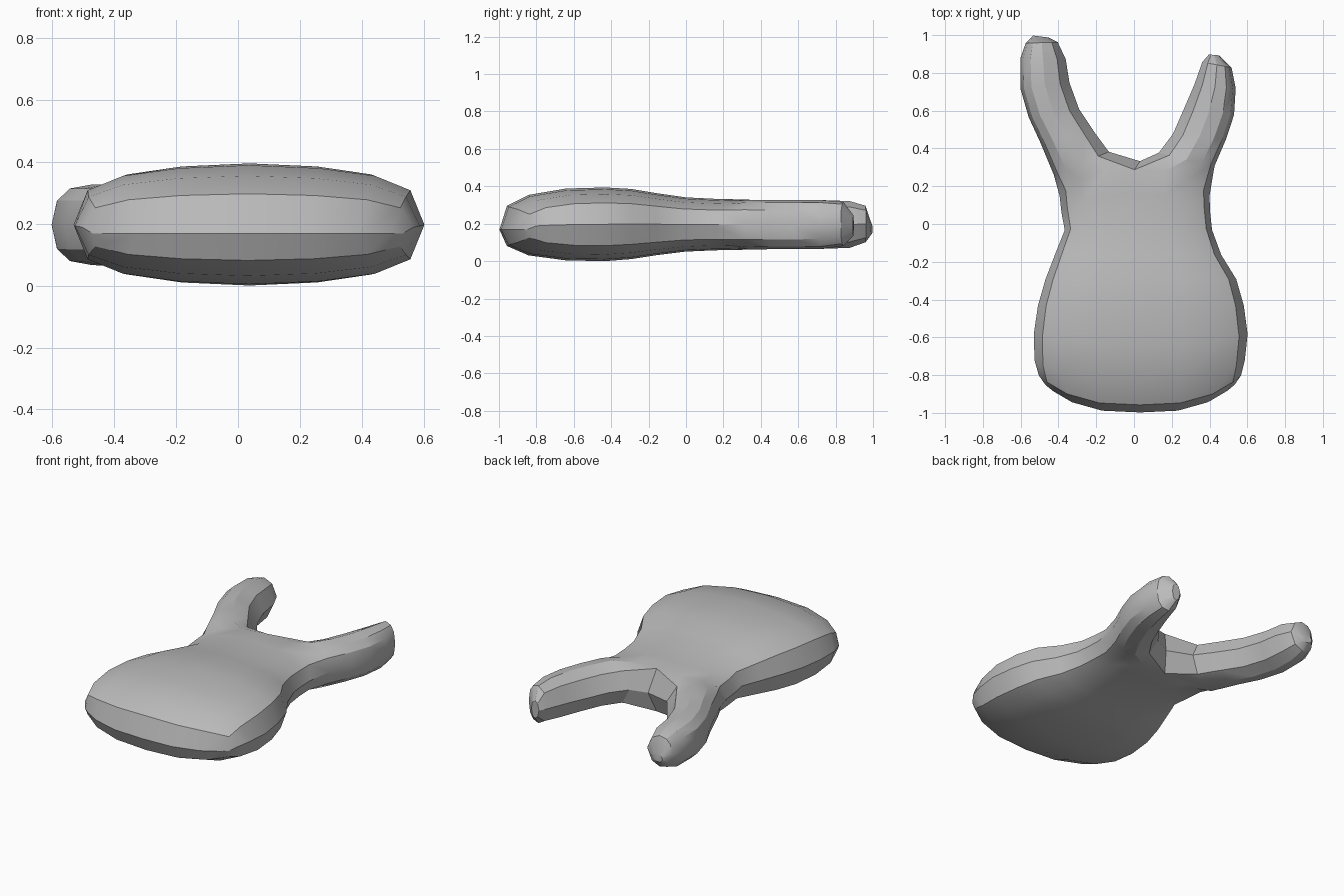
import bpy, bmesh, math
from mathutils import Vector

cube = bpy.data.objects.get("Cube")
if cube:
    bpy.data.objects.remove(cube, do_unlink=True)

grey = bpy.data.materials.new("soft_grey")
grey.diffuse_color = (0.5, 0.5, 0.5, 1)
grey.use_nodes = True
grey.node_tree.nodes["Principled BSDF"].inputs["Base Color"].default_value = (0.5, 0.5, 0.5, 1)

# Cross-sections: u runs across the width, v from underside (-1) to top (1)
TOP = [(-1, 0), (-.92, .58), (-.72, .82), (-.4, .95), (0, 1), (.4, .95), (.72, .82), (.92, .58), (1, 0)]
BODY = TOP + [(u, -v) for u, v in TOP[-2:0:-1]]
ARM_TOP = [(-1, 0), (-.86, .6), (-.55, .9), (0, 1), (.62, .75), (1, 0)]
ARM = ARM_TOP + [(u, -v) for u, v in ARM_TOP[-2:0:-1]]

bm = bmesh.new()


def ring(section, a, b, low, high, bow=0):
    """Loop of vertices between edge points a and b, bowed along y in the middle."""
    a, b = Vector(a), Vector(b)
    verts = []
    for u, v in section:
        p = a.lerp(b, (u + 1) / 2)
        y = p.y + bow * (1 - abs(u) ** 3)
        verts.append(bm.verts.new((p.x, y, (low + high) / 2 + v * (high - low) / 2)))
    return verts


def bridge(r, s):
    n = len(r)
    for i in range(n):
        j = (i + 1) % n
        bm.faces.new((r[i], r[j], s[j], s[i]))


# Body stations: y, left edge x, right edge x, underside z, top z, bow
body = [
    (-.85, -.47, .53, .172, .172, -.145),
    (-.80, -.505, .565, .085, .30, -.155),
    (-.72, -.528, .585, .035, .358, -.12),
    (-.58, -.532, .60, .008, .392, -.06),
    (-.43, -.51, .58, .004, .398, 0),
    (-.29, -.47, .54, .015, .39, 0),
    (-.16, -.42, .46, .035, .368, 0),
    (-.03, -.368, .412, .055, .345, .03),
    (.06, -.385, .402, .062, .337, .10),
    (.15, -.395, .398, .064, .334, .14),
]
rings = [ring(BODY, (l, y), (r, y), lo, hi, bow) for y, l, r, lo, hi, bow in body]
for r, s in zip(rings, rings[1:]):
    bridge(r, s)
end = rings[-1]

# The last loop splits into two arms around a shared crotch point
crotch = bm.verts.new((.03, .335, .19))
start_a = end[0:5] + [crotch] + end[12:16]
start_b = end[8:13] + [crotch] + end[4:8]

# Arm stations: outer edge, inner edge, underside z, top z
arm_a = [
    ((-.425, .26), (-.135, .385), .066, .332),
    ((-.50, .44), (-.205, .48), .068, .33),
    ((-.56, .57), (-.292, .61), .068, .33),
    ((-.603, .72), (-.343, .75), .07, .33),
    ((-.603, .88), (-.363, .875), .075, .325),
    ((-.575, .96), (-.405, .965), .105, .30),
    ((-.535, 1.0), (-.455, .99), .15, .20),
]
arm_b = [
    ((.425, .31), (.13, .38), .066, .332),
    ((.485, .45), (.205, .48), .068, .33),
    ((.528, .58), (.262, .61), .068, .33),
    ((.537, .72), (.318, .74), .07, .33),
    ((.515, .83), (.36, .86), .085, .32),
    ((.45, .895), (.395, .90), .14, .25),
]


def build_arm(start, stations, section):
    prev = start
    for outer, inner, lo, hi in stations:
        cur = ring(section, outer, inner, lo, hi)
        bridge(prev, cur)
        prev = cur
    bm.faces.new(prev)


build_arm(start_a, arm_a, ARM)
# The second arm starts at its outer edge and runs along the underside first
build_arm(start_b, arm_b, [(u, -v) for u, v in ARM])

# Close the front ridge and tidy the surface
bmesh.ops.remove_doubles(bm, verts=bm.verts, dist=0.0005)
bmesh.ops.recalc_face_normals(bm, faces=bm.faces)

# Centre and rest on the ground
lo = [min(v.co[i] for v in bm.verts) for i in range(3)]
hi = [max(v.co[i] for v in bm.verts) for i in range(3)]
bmesh.ops.translate(bm, verts=bm.verts,
                    vec=(-(lo[0] + hi[0]) / 2, -(lo[1] + hi[1]) / 2, -lo[2]))

mesh = bpy.data.meshes.new("forked_pouch")
bm.to_mesh(mesh)
bm.free()
mesh.materials.append(grey)
obj = bpy.data.objects.new("forked_pouch", mesh)
bpy.context.collection.objects.link(obj)
bpy.ops.object.select_all(action='DESELECT')
obj.select_set(True)
bpy.context.view_layer.objects.active = obj
bpy.ops.object.shade_smooth_by_angle(angle=math.radians(30))
